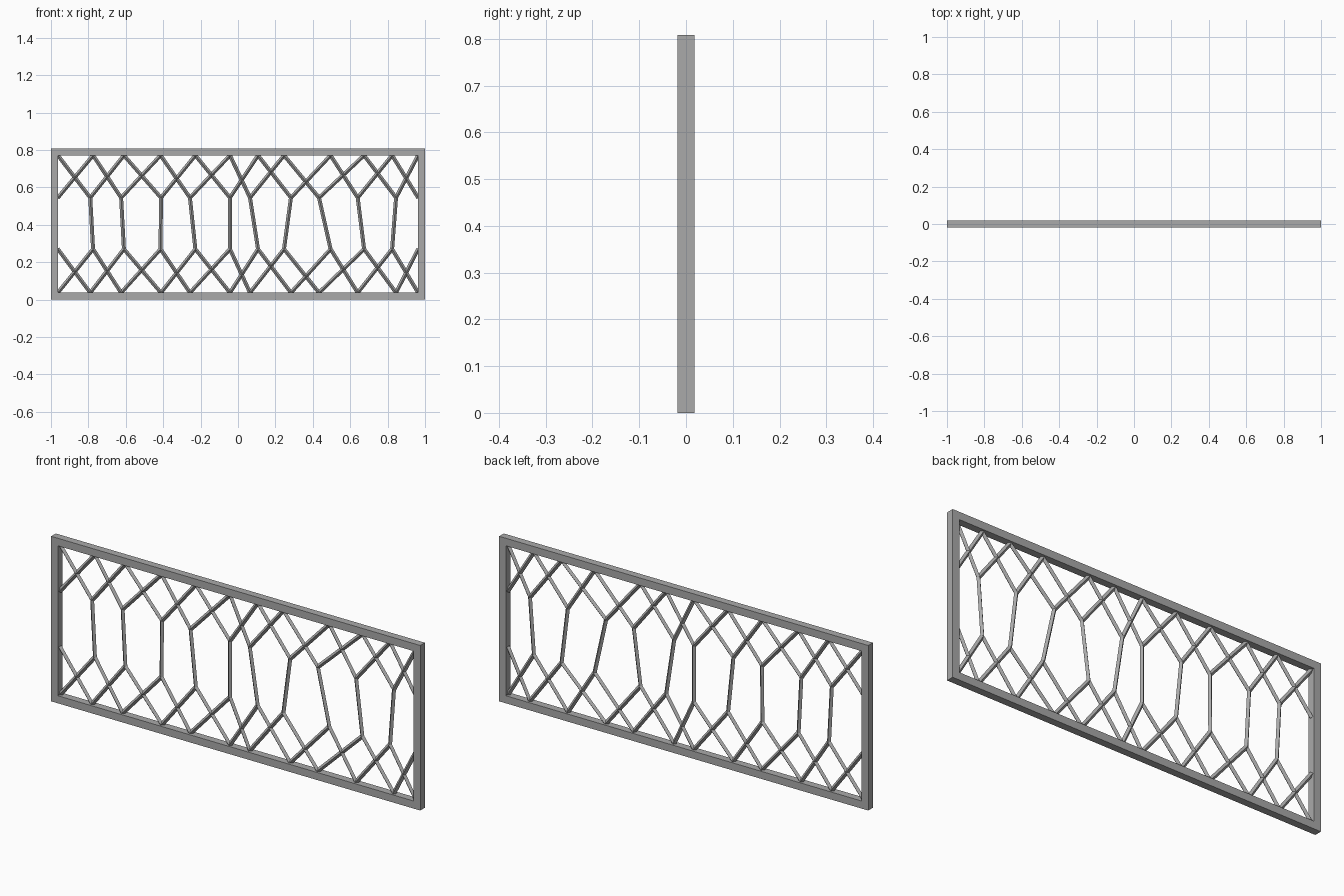
import bpy, bmesh
from math import pi
from mathutils import Vector, Matrix

if "Cube" in bpy.data.objects:
    bpy.data.objects.remove(bpy.data.objects["Cube"])

W, H, D, T = 1.0, 0.808, 0.018, 0.037   # half width, height, half depth, border
BAR = 0.0105                            # half diagonal of lattice bars

iron = bpy.data.materials.new("dark_grey_metal")
iron.diffuse_color = (0.4, 0.4, 0.4, 1)
iron.use_nodes = True
iron.node_tree.nodes["Principled BSDF"].inputs["Base Color"].default_value = iron.diffuse_color


def finish(bm, name):
    bmesh.ops.recalc_face_normals(bm, faces=bm.faces)
    me = bpy.data.meshes.new(name)
    bm.to_mesh(me)
    bm.free()
    me.materials.append(iron)
    ob = bpy.data.objects.new(name, me)
    bpy.context.collection.objects.link(ob)
    return ob


# Outer frame: rectangular ring
bm = bmesh.new()
rings = []
for x, z0, z1, y in ((W, 0, H, -D), (W, 0, H, D), (W - T, T, H - T, D), (W - T, T, H - T, -D)):
    rings.append([bm.verts.new((px, y, pz)) for px, pz in ((-x, z0), (x, z0), (x, z1), (-x, z1))])
for a, b in zip(rings, rings[1:] + rings[:1]):
    for i in range(4):
        j = (i + 1) % 4
        bm.faces.new((a[i], a[j], b[j], b[i]))
finish(bm, "outer_frame")


def bar(bm, a, b):
    """Square bar set on edge (diamond section) from (x, z) point a to b."""
    a, b = Vector((a[0], 0, a[1])), Vector((b[0], 0, b[1]))
    d = (b - a).normalized()
    side = Vector((0, 1, 0)).cross(d)
    rot = Matrix((side, Vector((0, 1, 0)), d)).transposed().to_4x4() @ Matrix.Rotation(pi / 4, 4, 'Z')
    w = BAR * 2 ** 0.5
    size = Matrix.Diagonal((w, w, (b - a).length + BAR / 2, 1))
    bmesh.ops.create_cube(bm, size=1, matrix=Matrix.Translation((a + b) / 2) @ rot @ size)


# Lattice node positions along x for the upper and lower rows
E = W - T
upper = [-E, -.79, -.625, -.412, -.257, -.043, .064, .283, .433, .64, .845, E]
lower = [-E, -.775, -.61, -.414, -.228, -.043, .107, .246, .495, .674, .824, E]
ZT, ZU, ZL, ZB = H - T, .545, .27, T

# Upright bars
bm = bmesh.new()
for u, l in zip(upper[1:-1], lower[1:-1]):
    bar(bm, (u, ZU), (l, ZL))
finish(bm, "upright_bars")


# Crossing diagonals: each rail point meets the nodes on both sides
def diagonals(name, rail, nodes, z_rail, z_node):
    bm = bmesh.new()
    for i in range(len(rail)):
        for k in (i - 1, i + 1):
            if 0 <= k < len(nodes):
                bar(bm, (rail[i], z_rail), (nodes[k], z_node))
    finish(bm, name)


diagonals("upper_diagonals", lower, upper, ZT, ZU)
diagonals("lower_diagonals", upper, lower, ZB, ZL)
